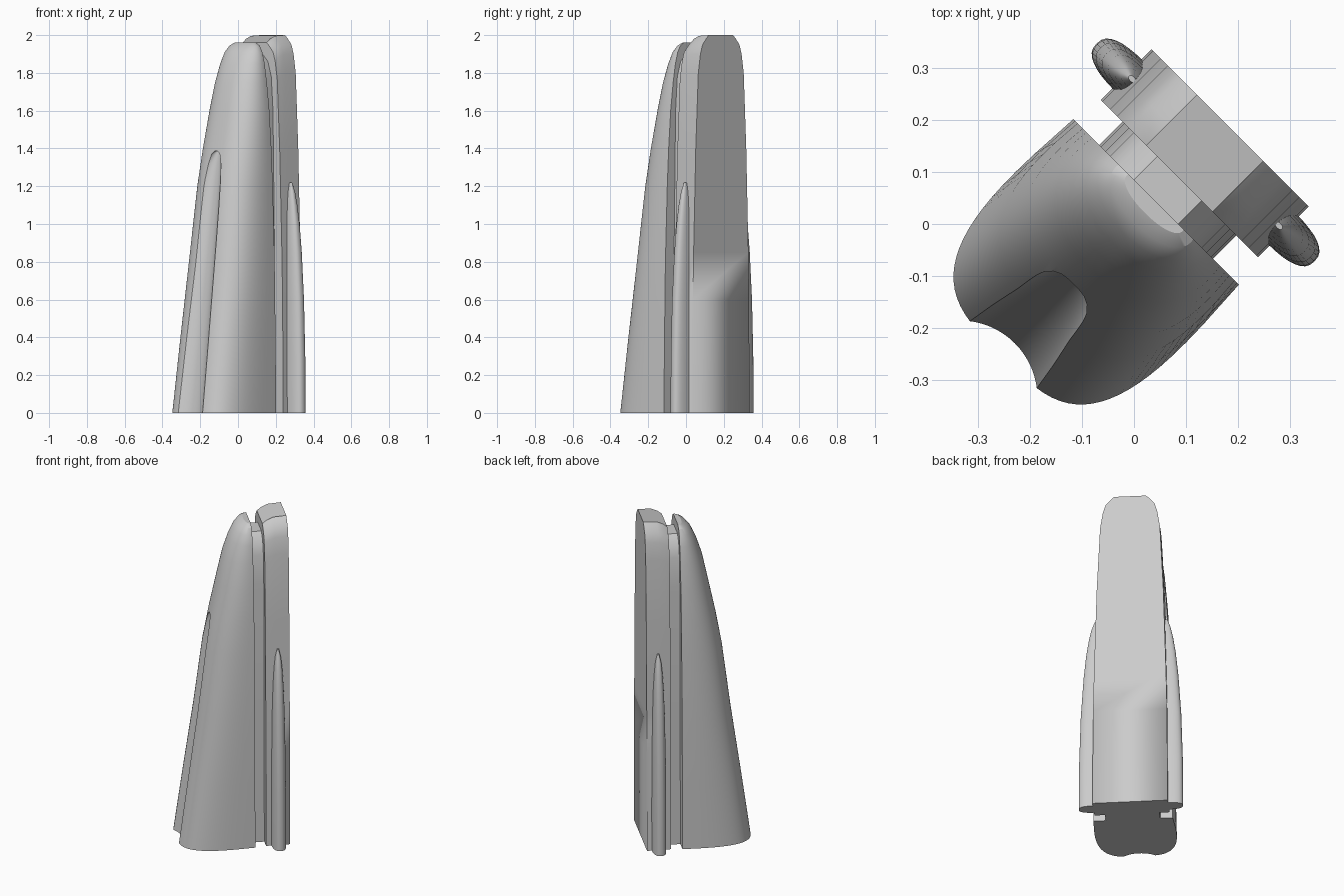
import bpy, bmesh, math
from mathutils import Matrix

cube = bpy.data.objects.get("Cube")
if cube:
    bpy.data.objects.remove(cube, do_unlink=True)

# Single plain grey
grey = bpy.data.materials.new("plain grey")
grey.use_nodes = True
grey.diffuse_color = (0.6, 0.6, 0.6, 1)
grey.node_tree.nodes["Principled BSDF"].inputs["Base Color"].default_value = (0.6, 0.6, 0.6, 1)

# Parts are drawn in a (width, depth) frame, then turned an eighth of a circle
TURN = Matrix.Rotation(-math.pi / 4, 4, 'Z')


def loft(name, rings):
    """Skin a stack of equal-length closed rings and cap both ends."""
    bm = bmesh.new()
    rows = [[bm.verts.new(p) for p in ring] for ring in rings]
    n = len(rows[0])
    for low, high in zip(rows, rows[1:]):
        for i in range(n):
            j = (i + 1) % n
            bm.faces.new((low[i], low[j], high[j], high[i]))
    bm.faces.new(rows[0][::-1])
    bm.faces.new(rows[-1])
    bm.transform(TURN)
    bmesh.ops.recalc_face_normals(bm, faces=bm.faces)
    mesh = bpy.data.meshes.new(name)
    bm.to_mesh(mesh)
    bm.free()
    mesh.materials.append(grey)
    obj = bpy.data.objects.new(name, mesh)
    bpy.context.collection.objects.link(obj)
    return obj


def activate(obj):
    bpy.ops.object.select_all(action='DESELECT')
    obj.select_set(True)
    bpy.context.view_layer.objects.active = obj


def smooth(obj, degrees=38):
    activate(obj)
    bpy.ops.object.shade_smooth_by_angle(angle=math.radians(degrees))


def oval(cx, cy, a, b, z, power=2, count=32):
    """Full superellipse ring."""
    ring = []
    for i in range(count):
        t = 2 * math.pi * i / count
        c, s = math.cos(t), math.sin(t)
        ring.append((cx + a * math.copysign(abs(c) ** (2 / power), c),
                     cy + b * math.copysign(abs(s) ** (2 / power), s), z))
    return ring


# Front shell: half superellipse with a flat back, leaning in towards the top
BACK = 0.06


def shell_ring(z, a, b):
    power = 3.6 - 0.75 * z
    ring = []
    steps = 40
    for i in range(steps + 1):
        t = math.pi * i / steps
        c, s = math.cos(t), max(math.sin(t), 0)
        depth = s ** (2 / power)
        width = a * (1 - 0.06 * (1 - depth) ** 2)
        ring.append((width * math.copysign(abs(c) ** (2 / power), c), BACK - b * depth, z))
    return ring


shell_profile = [(0, .24, .42), (.4, .235, .365), (.8, .228, .308), (1.2, .213, .258),
                 (1.4, .202, .222), (1.6, .186, .18), (1.75, .166, .148), (1.85, .148, .115),
                 (1.91, .13, .087), (1.945, .108, .058), (1.96, .08, .03)]
shell = loft("front_shell", [shell_ring(*p) for p in shell_profile])

# Shallow channel cut up the front of the shell
channel_profile = [(-.1, .155), (.4, .128), (.8, .105), (1.1, .085), (1.24, .072),
                   (1.32, .053), (1.37, .03), (1.39, .01)]
cutter = loft("channel_cutter", [
    oval(0, -.325 + .134 * z - r, r, r, z, count=64) for z, r in channel_profile])
cutter.hide_render = True
cut = shell.modifiers.new("channel", 'BOOLEAN')
cut.operation = 'DIFFERENCE'
cut.solver = 'EXACT'
cut.object = cutter
activate(shell)
bpy.ops.object.modifier_apply(modifier=cut.name)
bpy.data.objects.remove(cutter, do_unlink=True)
smooth(shell, 28)


# Slabs: rectangular sections whose top edge may drop towards the front
def slab(name, profile, depths):
    rings = []
    for z, w in profile:
        right = [(w, y, z * k) for y, k in depths]
        left = [(-w, y, z * k) for y, k in reversed(depths)]
        rings.append(right + left)
    obj = loft(name, rings)
    smooth(obj)
    return obj


slab("connecting_web",
     [(0, .155), (.8, .15), (1.6, .138), (1.78, .125), (1.86, .1), (1.9, .06)],
     [(.05, 1), (.13, 1)])

block = slab("back_plate",
             [(0, .214), (.6, .21), (.85, .205), (1.4, .189), (1.8, .17), (1.9, .154),
              (1.95, .138), (1.985, .107), (2, .09)],
             [(.124, .98), (.15, .99), (.185, .998), (.262, 1)])

# Soften the lower upright corners of the back plate
for edge in block.data.edges:
    ends = [TURN.inverted() @ block.data.vertices[i].co for i in edge.vertices]
    if all(p.y > .25 and p.z < .7 for p in ends) and abs(ends[0].z - ends[1].z) > .1:
        edge.use_edge_sharp = False

# Tapered ribs on both sides of the back plate
rib_profile = [(0, .097, .04), (.3, .095, .04), (.6, .086, .038), (.85, .07, .034),
               (1.0, .055, .029), (1.1, .04, .023), (1.17, .025, .016), (1.22, .008, .005)]
for side, label in ((1, "left"), (-1, "right")):
    rib = loft(label + "_rib", [
        oval(side * .2, .195, a, b, z, power=2.6) for z, a, b in rib_profile])
    smooth(rib)
